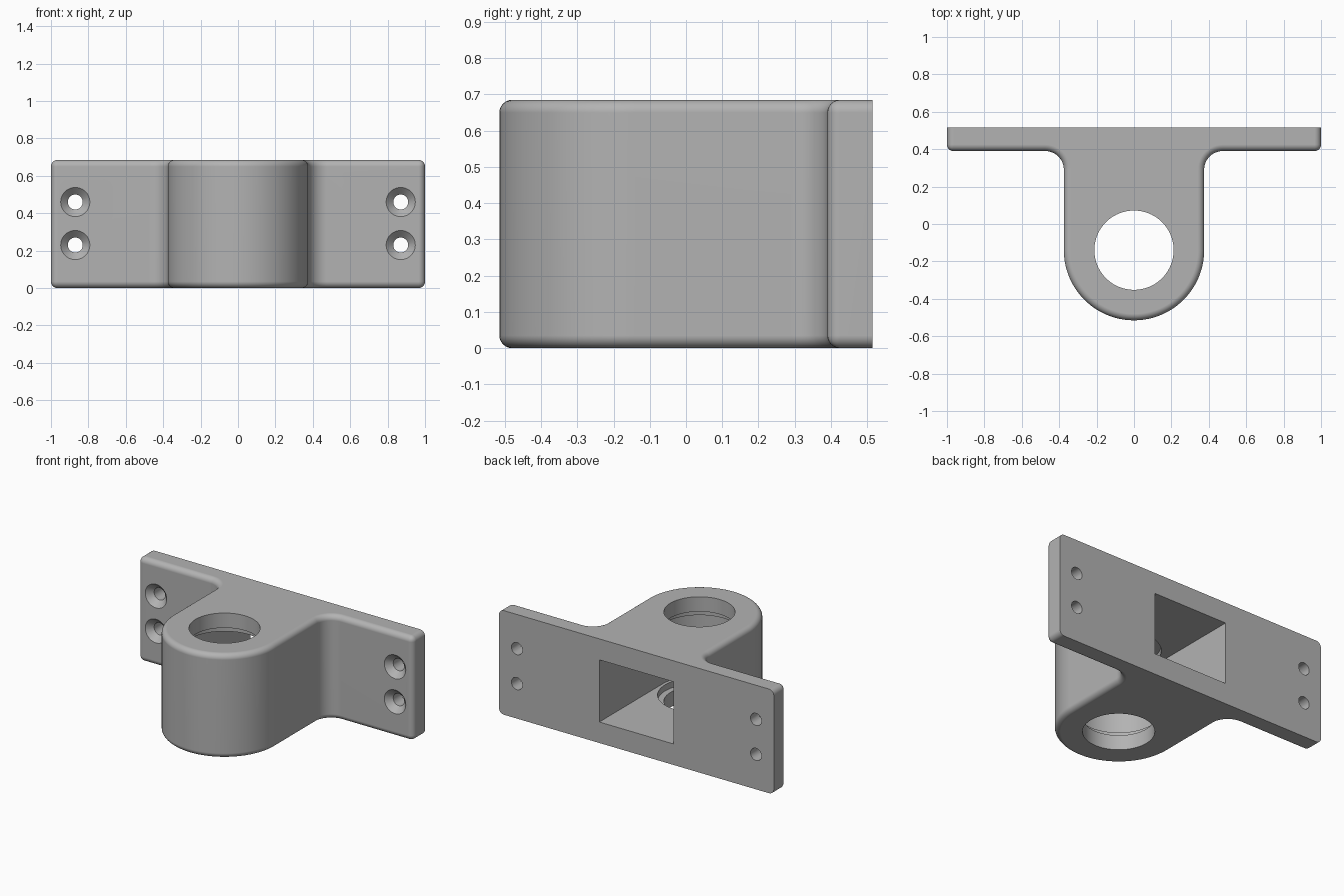
import bpy, bmesh
from math import pi, cos, sin, radians
from mathutils import Matrix

cube = bpy.data.objects.get("Cube")
if cube:
    bpy.data.objects.remove(cube, do_unlink=True)

HALF, HEIGHT, BACK, FRONT = 1.0, 0.685, 0.515, 0.39
HUB_R, HUB_Y, FILLET, ROUND = 0.375, -0.14, 0.1, 0.035

grey = bpy.data.materials.new("plain grey")
grey.use_nodes = True
colour = (0.45, 0.45, 0.45, 1)
grey.diffuse_color = colour
grey.node_tree.nodes["Principled BSDF"].inputs["Base Color"].default_value = colour


def arc(cx, cy, r, start, end, steps):
    angles = [radians(start + (end - start) * i / steps) for i in range(steps + 1)]
    return [(cx + r * cos(a), cy + r * sin(a)) for a in angles]


def finish(bm, name):
    bmesh.ops.recalc_face_normals(bm, faces=bm.faces)
    mesh = bpy.data.meshes.new(name)
    bm.to_mesh(mesh)
    bm.free()
    mesh.materials.append(grey)
    obj = bpy.data.objects.new(name, mesh)
    bpy.context.collection.objects.link(obj)
    return obj


def prism(outline, z0, z1):
    bm = bmesh.new()
    face = bm.faces.new([bm.verts.new((x, y, z0)) for x, y in outline])
    up = bmesh.ops.extrude_face_region(bm, geom=[face])["geom"]
    verts = [g for g in up if isinstance(g, bmesh.types.BMVert)]
    bmesh.ops.translate(bm, verts=verts, vec=(0, 0, z1 - z0))
    return bm


def cylinder(name, r1, r2, depth, matrix, segments=96):
    bm = bmesh.new()
    bmesh.ops.create_cone(bm, cap_ends=True, segments=segments,
                          radius1=r1, radius2=r2, depth=depth, matrix=matrix)
    return finish(bm, name)


# Bracket body: wall plate with a filleted, round-nosed hub
outline = [(-HALF, BACK), (-HALF, FRONT)]
outline += arc(-HUB_R - FILLET, FRONT - FILLET, FILLET, 90, 0, 12)
outline += arc(0, HUB_Y, HUB_R, 180, 360, 60)
outline += arc(HUB_R + FILLET, FRONT - FILLET, FILLET, 180, 90, 12)
outline += [(HALF, FRONT), (HALF, BACK)]
bm = prism(outline, 0, HEIGHT)


# Round every rim except the flat back, plus the plate's front corners
def is_rounded(edge):
    a, b = (v.co for v in edge.verts)
    if abs(a.z - b.z) < 0.001:
        return min(a.y, b.y) < BACK - 0.001
    return abs(a.x) > HALF - 0.001 and a.y < BACK - 0.001


bmesh.ops.bevel(bm, geom=[e for e in bm.edges if is_rounded(e)], offset=ROUND,
                offset_type='OFFSET', segments=6, profile=0.5, affect='EDGES')
body = finish(bm, "bracket_body")

# Rear pocket with a rounded inner end
pocket = [(0.27, BACK + 0.1), (-0.27, BACK + 0.1)]
pocket += arc(0, HUB_Y, 0.27, 180, 360, 48)
cutters = [finish(prism(pocket, 0.138, 0.547), "pocket_cutter")]

# Vertical bore and its wider inner seat
mid = Matrix.Translation((0, HUB_Y, HEIGHT / 2))
cutters.append(cylinder("seat_cutter", 0.25, 0.25, 0.49, mid))
cutters.append(cylinder("bore_cutter", 0.212, 0.212, 1, mid))

# Countersunk screw holes
turn = Matrix.Rotation(pi / 2, 4, 'X')
for x in (-0.87, 0.87):
    for z in (0.23, 0.46):
        hole = Matrix.Translation((x, 0.45, z)) @ turn
        sink = Matrix.Translation((x, FRONT + 0.01, z)) @ turn
        cutters.append(cylinder("hole_cutter", 0.04, 0.04, 0.4, hole, 40))
        cutters.append(cylinder("sink_cutter", 0.038, 0.098, 0.06, sink, 40))

bpy.ops.object.select_all(action='DESELECT')
body.select_set(True)
bpy.context.view_layer.objects.active = body
for cutter in cutters:
    cutter.hide_render = True
    cut = body.modifiers.new(cutter.name, 'BOOLEAN')
    cut.operation, cut.solver, cut.object = 'DIFFERENCE', 'EXACT', cutter
    bpy.ops.object.modifier_apply(modifier=cut.name)
    bpy.data.objects.remove(cutter, do_unlink=True)

# Smooth curves, crisp edges, even flat faces
bpy.ops.object.shade_smooth_by_angle(angle=radians(30))
weights = body.modifiers.new("even_normals", 'WEIGHTED_NORMAL')
weights.keep_sharp = True
